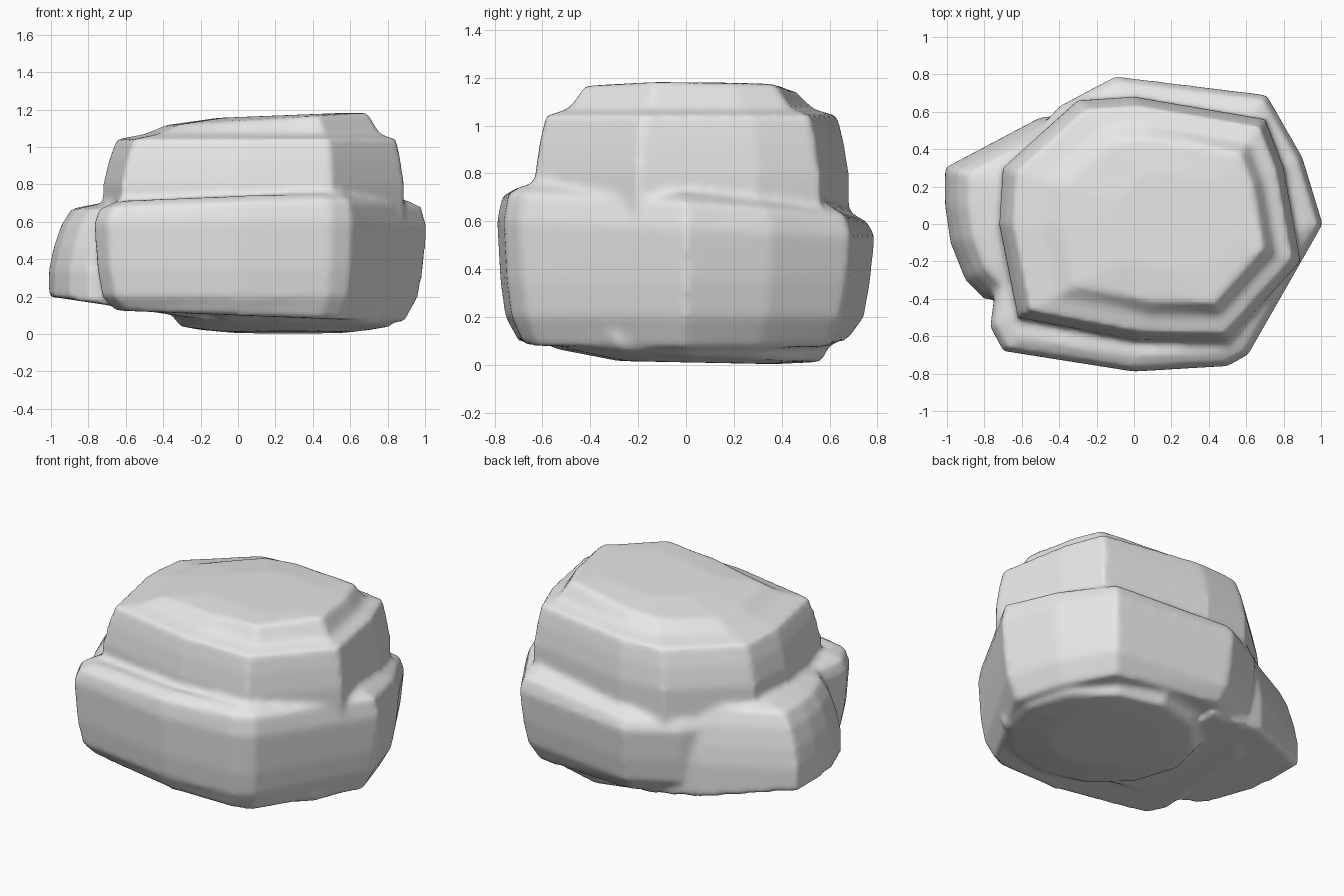
import bpy
import bmesh
from math import cos, sin, tau
from mathutils import Vector

cube = bpy.data.objects.get("Cube")
if cube:
    bpy.data.objects.remove(cube, do_unlink=True)

# One stone colour
stone = bpy.data.materials.new("stone_grey")
stone.use_nodes = True
grey = (0.8, 0.8, 0.8, 1)
stone.diffuse_color = grey
stone.node_tree.nodes["Principled BSDF"].inputs["Base Color"].default_value = grey

bm = bmesh.new()


def add_boulder(outline, centre, levels):
    """Loft an outline through levels of (height, scale, optional x and y slope).

    Every ring is the outline scaled about the centre point.
    """
    centre = Vector(centre)
    rings = []
    for height, scale, *slope in levels:
        tilt = Vector(slope or (0, 0))
        ring = []
        for corner in outline:
            point = centre.lerp(Vector(corner), scale)
            ring.append(bm.verts.new((point.x, point.y, height + tilt.dot(point))))
        rings.append(ring)

    # Side walls between neighbouring rings, then the two end caps
    for lower, upper in zip(rings, rings[1:]):
        for i in range(len(outline)):
            bm.faces.new((lower[i - 1], lower[i], upper[i], upper[i - 1]))
    bm.faces.new(rings[0])
    bm.faces.new(rings[-1])


# Upper boulder with a stepped rim and a gently sloping top
add_boulder(
    outline=[(-0.72, 0), (-0.7, 0.3), (-0.3, 0.66), (0, 0.68), (0.7, 0.56),
             (0.8, 0.3), (0.89, -0.2), (0.5, -0.63), (0, -0.62), (-0.62, -0.5)],
    centre=(0.3, 0),
    levels=[(0.5, 1), (0.8, 1), (0.93, 0.97), (1.04, 0.93),
            (1.07, 0.78), (1.14, 0.67, 0.06, 0), (1.16, 0.4, 0.04, 0)],
)

# Wide main boulder whose top ledge falls toward the back
add_boulder(
    outline=[(-0.77, -0.55), (-0.7, -0.68), (0, -0.79), (0.5, -0.76), (0.61, -0.7),
             (1.01, 0), (0.9, 0.36), (0.71, 0.69), (-0.1, 0.79), (-0.4, 0.63),
             (-0.7, 0.3), (-0.75, -0.4)],
    centre=(0.1, -0.1),
    levels=[(0.1, 0.87, -0.04, 0), (0.2, 0.95), (0.35, 0.98),
            (0.57, 1, 0, -0.04), (0.65, 0.97, 0.03, -0.07),
            (0.69, 0.88, 0.03, -0.07)],
)

# Side boulder, set back from the front, with a rising underside
add_boulder(
    outline=[(-1.01, 0.1), (-1.01, 0.3), (-0.5, 0.57), (-0.1, 0.6), (-0.1, -0.4),
             (-0.8, -0.4), (-0.9, -0.3), (-0.98, -0.1)],
    centre=(-0.2, 0.1),
    levels=[(0.05, 1, -0.15, 0), (0.34, 1), (0.46, 0.97),
            (0.58, 0.92), (0.67, 0.85), (0.7, 0.66)],
)

# Shallow rounded foot below
corners = 12
add_boulder(
    outline=[(0.25 + 0.6 * cos(tau * i / corners), 0.6 * sin(tau * i / corners))
             for i in range(corners)],
    centre=(0.3, 0.1),
    levels=[(0.12, 1), (0.07, 0.98, 0, -0.03), (0.04, 0.93, 0, -0.05),
            (0.01, 0.55, 0, -0.02)],
)

# Fuse the boulders into one weathered rock
bmesh.ops.recalc_face_normals(bm, faces=bm.faces)
mesh = bpy.data.meshes.new("rock")
bm.to_mesh(mesh)
bm.free()
mesh.materials.append(stone)
rock = bpy.data.objects.new("rock", mesh)
bpy.context.collection.objects.link(rock)

fuse = rock.modifiers.new("fuse", "REMESH")
fuse.mode = "VOXEL"
fuse.voxel_size = 0.02
fuse.use_smooth_shade = True
weather = rock.modifiers.new("weather", "SMOOTH")
weather.factor = 0.5
weather.iterations = 5
